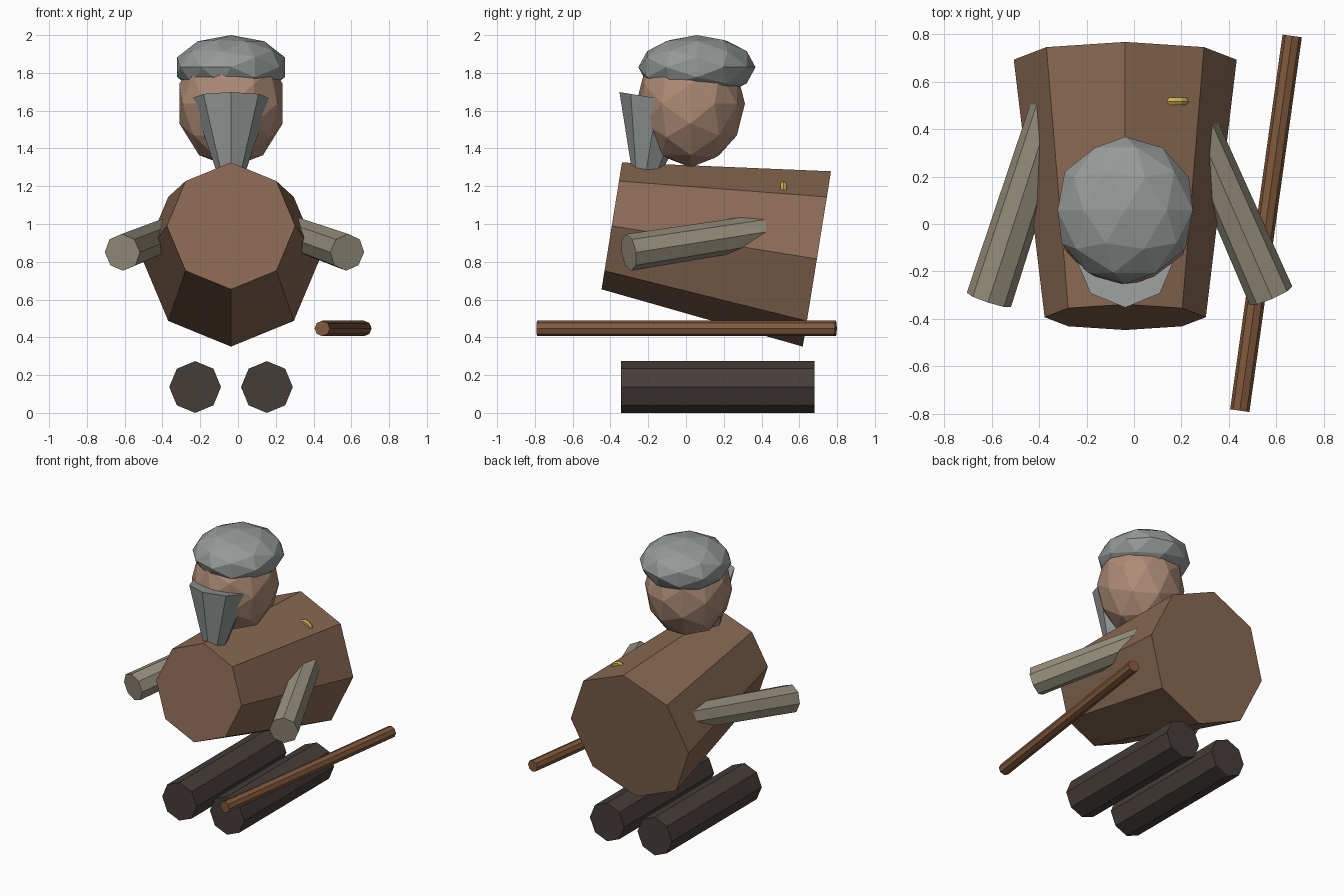
import bpy, math
from mathutils import Vector, Matrix

if "Cube" in bpy.data.objects:
    bpy.data.objects.remove(bpy.data.objects["Cube"])

CX = -0.037  # centre line of the figure


def colour(obj, name, rgb):
    mat = bpy.data.materials.get(name) or bpy.data.materials.new(name)
    mat.diffuse_color = (*rgb, 1)
    mat.use_nodes = True
    mat.node_tree.nodes["Principled BSDF"].inputs["Base Color"].default_value = mat.diffuse_color
    obj.data.materials.append(mat)


def tapered(name, p1, p2, r1, r2, up=(0, 0, 1), sides=8):
    """Low-poly cone section from p1 to p2 with one corner pointing to 'up'."""
    p1, p2 = Vector(p1), Vector(p2)
    z = (p2 - p1).normalized()
    x = Vector(up).cross(z).normalized()
    y = z.cross(x)
    rot = Matrix((x, y, z)).transposed().to_4x4()
    bpy.ops.mesh.primitive_cone_add(vertices=sides, radius1=r1, radius2=r2,
                                    depth=(p2 - p1).length)
    obj = bpy.context.object
    obj.name = name
    obj.matrix_world = Matrix.Translation((p1 + p2) / 2) @ rot
    return obj


def faceted_ball(name, centre, radii):
    """Squashed icosphere with its poles along y."""
    bpy.ops.mesh.primitive_ico_sphere_add(subdivisions=2, radius=1)
    obj = bpy.context.object
    obj.name = name
    obj.data.transform(Matrix.Translation(centre) @ Matrix.Diagonal((*radii, 1))
                       @ Matrix.Rotation(-math.pi / 2, 4, 'X'))
    return obj


WOOD, SKIN, FELT = (0.25, 0.14, 0.085), (0.42, 0.26, 0.18), (0.30, 0.32, 0.31)
SLEEVE, DARK = (0.30, 0.27, 0.20), (0.06, 0.047, 0.042)
STICK, GOLD = (0.22, 0.10, 0.045), (0.60, 0.43, 0.08)

# Torso
torso = tapered("torso", (CX, 0.693, 0.815), (CX, -0.393, 0.99), 0.47, 0.34)
colour(torso, "coat", WOOD)

# Head and cap
head = faceted_ball("head", (CX, 0.024, 1.637), (0.288, 0.288, 0.337))
colour(head, "skin", SKIN)
cap = faceted_ball("cap", (CX, 0.058, 1.83), (0.30, 0.31, 0.17))
colour(cap, "felt", FELT)

# Beard
beard = tapered("beard", (CX, -0.21, 1.285), (CX, -0.148, 1.665), 0.08, 0.207,
                up=(0, -1, 0))
colour(beard, "beard_grey", FELT)

# Arms
for name, hand, shoulder in (
        ("left_arm", (-0.612, -0.32, 0.85), (-0.337, 0.522, 0.96)),
        ("right_arm", (0.578, -0.303, 0.85), (0.27, 0.40, 0.96))):
    colour(tapered(name, hand, shoulder, 0.098, 0.09), "sleeve", SLEEVE)

# Legs
for name, x in (("left_leg", CX - 0.19), ("right_leg", CX + 0.19)):
    leg = tapered(name, (x, -0.343, 0.137), (x, 0.68, 0.137), 0.137, 0.137)
    colour(leg, "trousers", DARK)

# Walking stick
stick = tapered("walking_stick", (0.446, -0.787, 0.447), (0.667, 0.793, 0.447), 0.041, 0.041)
colour(stick, "stick_wood", STICK)

# Small ring half sunk in the back
bpy.ops.mesh.primitive_torus_add(major_segments=12, minor_segments=6,
                                 major_radius=0.045, minor_radius=0.018,
                                 location=(0.172, 0.517, 1.165),
                                 rotation=(math.pi / 2, 0, 0))
ring = bpy.context.object
ring.name = "ring"
colour(ring, "brass", GOLD)
